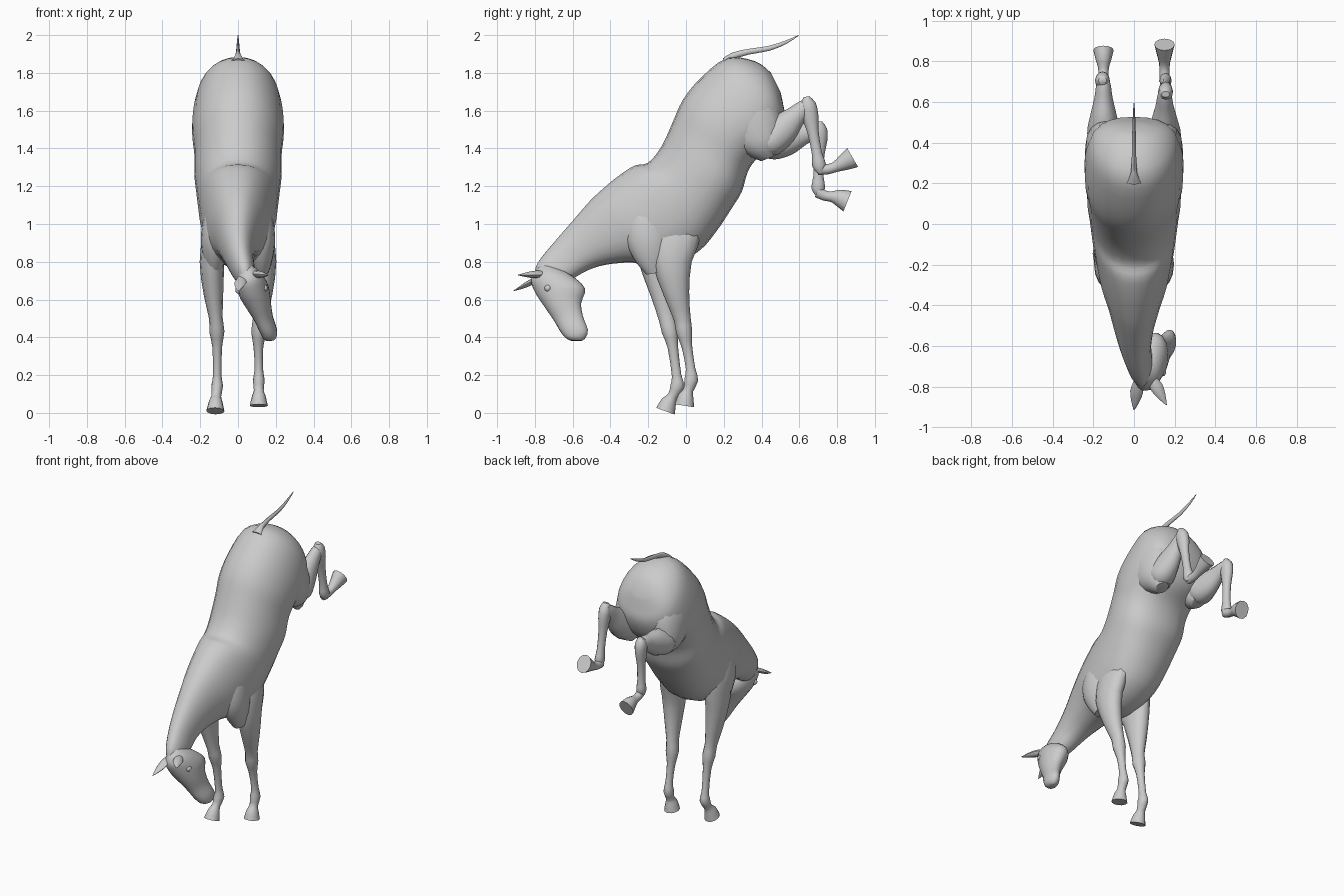
import bpy, bmesh, math
from mathutils import Vector as V

coat = bpy.data.materials.new("grey_coat")
coat.diffuse_color = (0.6, 0.6, 0.6, 1)


def finish(name, bm, angle=50):
    bmesh.ops.recalc_face_normals(bm, faces=bm.faces)
    me = bpy.data.meshes.new(name)
    bm.to_mesh(me)
    bm.free()
    me.materials.append(coat)
    ob = bpy.data.objects.new(name, me)
    bpy.context.collection.objects.link(ob)
    bpy.ops.object.select_all(action='DESELECT')
    ob.select_set(True)
    bpy.context.view_layer.objects.active = ob
    bpy.ops.object.shade_smooth_by_angle(angle=math.radians(angle))
    return ob


def spline(a, b, c, d, t):
    return 0.5 * (2*b + (c - a)*t + (2*a - 5*b + 4*c - d)*t*t + (3*b - a - 3*c + d)*t**3)


def loft(name, secs, sides=16, sub=3, taper=0.0, power=1.0):
    """Skin oval sections, each given as (top point, bottom point, half width)."""
    rows = [list(t) + list(b) + [w] for t, b, w in secs]
    dense = []
    for i in range(len(rows) - 1):
        q = [rows[max(0, min(len(rows) - 1, i + k))] for k in (-1, 0, 1, 2)]
        for s in range(sub):
            dense.append([spline(*v, s / sub) for v in zip(*q)])
    dense.append(rows[-1])
    mids = [(V(r[:3]) + V(r[3:6])) / 2 for r in dense]
    bm = bmesh.new()
    rings = []
    for i, r in enumerate(dense):
        up = (V(r[:3]) - V(r[3:6])) / 2
        tan = mids[min(i + 1, len(mids) - 1)] - mids[max(i - 1, 0)]
        side = up.cross(tan).normalized() * r[6]
        ring = []
        for k in range(sides):
            a = 2 * math.pi * k / sides
            c, s = (math.copysign(abs(v) ** power, v) for v in (math.cos(a), math.sin(a)))
            ring.append(bm.verts.new(mids[i] + up * c + side * s * (1 - taper * c)))
        rings.append(ring)
    for a, b in zip(rings, rings[1:]):
        for k in range(sides):
            j = (k + 1) % sides
            bm.faces.new((a[k], a[j], b[j], b[k]))
    bm.faces.new(rings[0])
    bm.faces.new(rings[-1])
    return finish(name, bm)


def limb(name, pts, sides=10, sub=2):
    """Loft along (x, y, z, half depth, half width) stations in a side plane."""
    secs = []
    for i, (x, y, z, d, w) in enumerate(pts):
        a, b = pts[max(i - 1, 0)], pts[min(i + 1, len(pts) - 1)]
        n = V((0, -(b[2] - a[2]), b[1] - a[1])).normalized() * d
        secs.append((V((x, y, z)) + n, V((x, y, z)) - n, w))
    return loft(name, secs, sides, sub)


# Trunk and neck: x, top y, top z, bottom y, bottom z, half width
trunk = [
    (0, .45, 1.80, .50, 1.70, .07), (0, .37, 1.86, .515, 1.63, .15),
    (0, .22, 1.88, .525, 1.54, .21), (0, .08, 1.775, .47, 1.42, .238),
    (0, -.015, 1.66, .37, 1.34, .238), (0, -.07, 1.54, .325, 1.27, .228),
    (0, -.13, 1.41, .295, 1.17, .228), (0, -.20, 1.325, .24, 1.08, .218),
    (0, -.27, 1.31, .16, .96, .208), (0, -.35, 1.26, .06, .85, .195),
    (0, -.43, 1.195, -.12, .77, .17), (0, -.51, 1.12, -.28, .795, .132),
    (0, -.61, 1.005, -.42, .785, .098), (.01, -.71, .89, -.52, .755, .074),
    (.03, -.785, .795, -.60, .71, .06), (.04, -.80, .74, -.66, .68, .045)]
loft("trunk_and_neck", [((x, ty, tz), (x, by, bz), w) for x, ty, tz, by, bz, w in trunk],
     24, 3, 0.15, 0.9)

# Head turned to one side
loft("head", [
    ((.035, -.77, .785), (.05, -.68, .765), .03),
    ((.045, -.82, .71), (.075, -.61, .73), .07),
    ((.06, -.80, .64), (.11, -.535, .66), .08),
    ((.09, -.755, .57), (.13, -.555, .58), .066),
    ((.12, -.70, .49), (.155, -.545, .51), .048),
    ((.145, -.665, .43), (.18, -.52, .44), .043),
    ((.16, -.635, .395), (.18, -.53, .40), .035),
    ((.165, -.61, .382), (.18, -.55, .382), .018)], 16, 3, -0.1)

# Eyes, mostly sunk into the head
for name, loc in (("left_eye", (.005, -.74, .65)), ("right_eye", (.138, -.73, .66))):
    bm = bmesh.new()
    bmesh.ops.create_icosphere(bm, subdivisions=2, radius=.02)
    bmesh.ops.translate(bm, vec=V(loc), verts=bm.verts)
    finish(name, bm)

# Ears
for name, base, tip in (("left_ear", (.02, -.775, .715), (.0, -.915, .645)),
                        ("right_ear", (.085, -.755, .735), (.16, -.89, .73))):
    b, t = V(base), V(tip)
    up = V((0, .2, 1)).normalized()
    loft(name, [(b.lerp(t, f) + up * d, b.lerp(t, f) - up * d, w) for f, d, w in
                ((0, .018, .022), (.35, .02, .032), (.7, .012, .02), (1, .001, .002))], 8, 2)

# Fore legs: shared thickness, one path each
fore_size = [(.05, .025), (.13, .055), (.105, .065), (.068, .052), (.045, .036), (.043, .04),
             (.028, .026), (.025, .022), (.037, .031), (.026, .026), (.04, .036), (.052, .048)]
fore_paths = {
    "left_fore_leg": [(-.10, -.15, 1.08), (-.125, -.15, .96), (-.138, -.145, .80),
                      (-.13, -.12, .63), (-.117, -.10, .50), (-.112, -.085, .43), (-.11, -.07, .35),
                      (-.11, -.05, .20), (-.11, -.045, .145), (-.115, -.07, .09),
                      (-.118, -.09, .06), (-.12, -.108, .01)],
    "right_fore_leg": [(.10, -.05, 1.08), (.125, -.05, .96), (.138, -.075, .80), (.13, -.05, .63),
                       (.115, -.02, .50), (.11, -.01, .43), (.108, .005, .35), (.11, .024, .235),
                       (.11, .028, .175), (.11, .012, .12), (.11, .0, .09), (.11, -.008, .038)]}
for name, path in fore_paths.items():
    limb(name, [p + s for p, s in zip(path, fore_size)], 12)

# Shoulder muscles, blended into the chest
for s, name in ((-1, "left_shoulder"), (1, "right_shoulder")):
    limb(name, [(s * .05, -.20, 1.16, .03, .03), (s * .095, -.21, 1.06, .10, .075),
                (s * .122, -.20, .93, .12, .075), (s * .125, -.18, .82, .09, .06),
                (s * .125, -.165, .74, .045, .035)], 16, 3)

# Hind legs: thigh, gaskin, cannon and foot
foot_size = [(.03, .026), (.027, .025), (.028, .027), (.043, .038), (.058, .05)]
hind = {
    "left": (-1, (.705, 1.505), (.70, 1.19),
             [(.695, 1.17), (.735, 1.15), (.77, 1.145), (.805, 1.14), (.855, 1.12)]),
    "right": (1, (.645, 1.635), (.705, 1.31),
              [(.70, 1.29), (.75, 1.29), (.79, 1.302), (.835, 1.325), (.882, 1.352)])}
for side, (s, hock, fet, foot) in hind.items():
    limb(side + "_thigh", [(s * .09, .24, 1.72, .06, .05), (s * .132, .30, 1.61, .16, .095),
                           (s * .14, .36, 1.50, .16, .10), (s * .145, .415, 1.41, .10, .085),
                           (s * .145, .44, 1.35, .045, .04)], 16, 3)
    knee = V((.42, 1.41))
    hk = V(hock)
    limb(side + "_gaskin", [(s * .15, *knee.lerp(hk, f), d, w) for f, d, w in
                            ((-.12, .04, .04), (.08, .08, .08), (.4, .085, .065), (.7, .058, .045),
                             (.92, .042, .036), (1.06, .025, .025))], 12, 3)
    ft = V(fet)
    limb(side + "_hind_cannon", [(s * .155, *hk.lerp(ft, f), d, w) for f, d, w in
                                 ((-.12, .015, .02), (0, .042, .036), (.2, .044, .034),
                                  (.45, .03, .026), (.8, .027, .024), (1, .037, .03),
                                  (1.12, .015, .018))], 12)
    limb(side + "_hind_foot", [(s * .15, *p, *sz) for p, sz in zip(foot, foot_size)], 12)

# Tail flung upward
limb("tail", [(0, .20, 1.865, .012, .035), (0, .25, 1.89, .018, .016), (0, .33, 1.912, .015, .011),
              (0, .44, 1.93, .013, .009), (0, .53, 1.963, .009, .006), (0, .595, 1.998, .002, .002)],
     8, 2)
